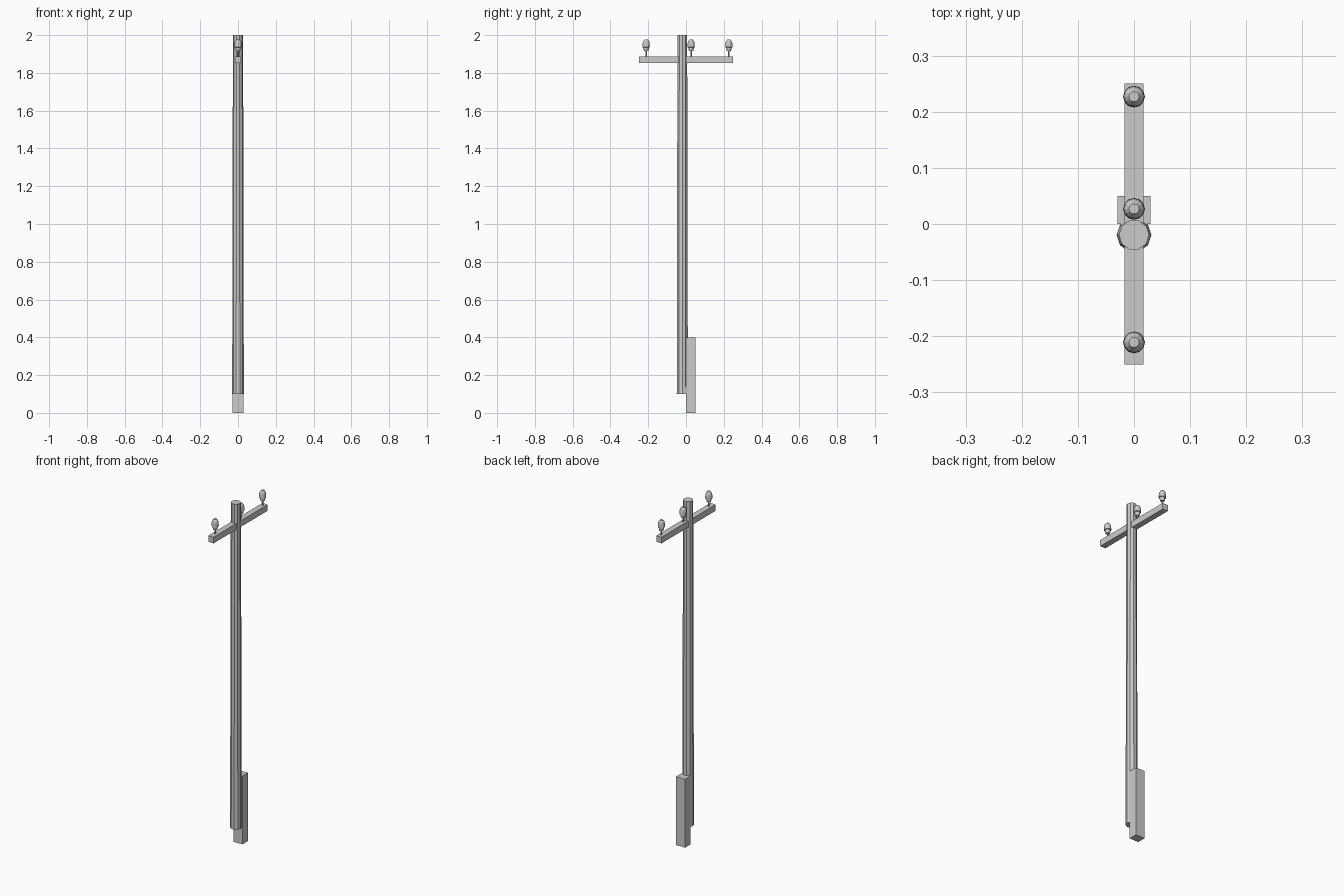
import bpy, bmesh, math

if "Cube" in bpy.data.objects:
    bpy.data.objects.remove(bpy.data.objects["Cube"])


def make_object(name, bm):
    bmesh.ops.recalc_face_normals(bm, faces=bm.faces)
    mesh = bpy.data.meshes.new(name)
    bm.to_mesh(mesh)
    bm.free()
    obj = bpy.data.objects.new(name, mesh)
    bpy.context.collection.objects.link(obj)
    return obj


def box(name, lo, hi):
    bm = bmesh.new()
    bmesh.ops.create_cube(bm, size=1)
    for v in bm.verts:
        v.co = [(a + b) / 2 + c * (b - a) for a, b, c in zip(lo, hi, v.co)]
    return make_object(name, bm)


def turned(name, profile, sides, x, y):
    """Capped solid of revolution from (radius, z) pairs."""
    bm = bmesh.new()
    rings = []
    for r, z in profile:
        rings.append([bm.verts.new((x + r * math.cos(math.tau * i / sides),
                                    y + r * math.sin(math.tau * i / sides), z))
                      for i in range(sides)])
    for a, b in zip(rings, rings[1:]):
        for i in range(sides):
            j = (i + 1) % sides
            bm.faces.new((a[i], a[j], b[j], b[i]))
    bm.faces.new(rings[0][::-1])
    bm.faces.new(rings[-1])
    return make_object(name, bm)


# Tapered pole, held clear of the ground by the footing
turned("pole", [(0.031, 0.10), (0.027, 2.0)], 10, 0, -0.0195)

# Footing post behind the pole
box("footing_post", (-0.029, 0.0, 0), (0.029, 0.05, 0.40))

# Crossarm
box("crossarm", (-0.017, -0.25, 1.852), (0.017, 0.25, 1.888))

# Insulators on thin pins
body = [(0.011, 1.915), (0.0145, 1.928), (0.0145, 1.934), (0.0195, 1.936),
        (0.0185, 1.955), (0.0165, 1.965), (0.009, 1.976)]
for n, y in enumerate((-0.211, 0.027, 0.227), 1):
    turned(f"insulator_pin_{n}", [(0.004, 1.88), (0.004, 1.92)], 8, 0, y)
    turned(f"insulator_{n}", body, 12, 0, y)
